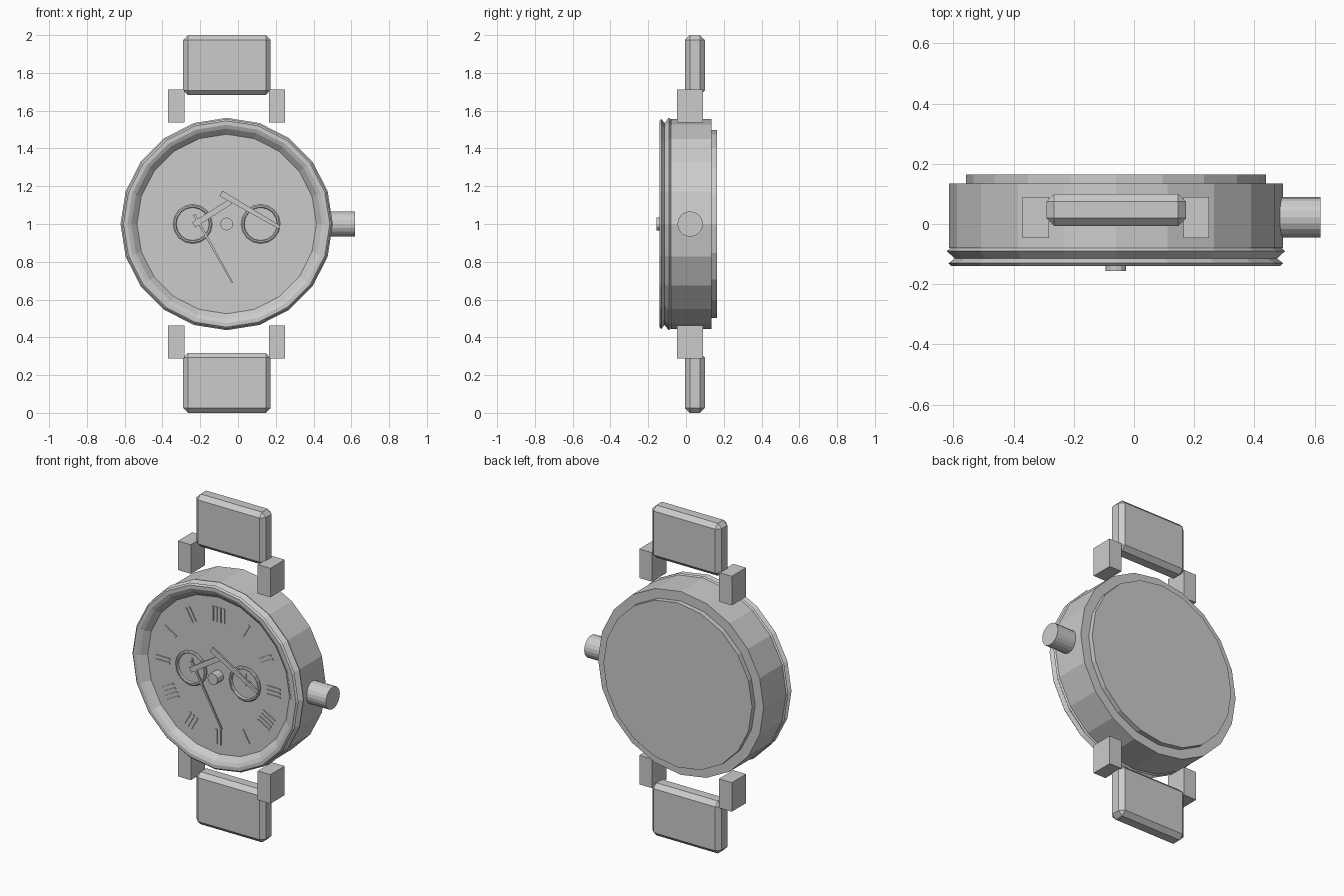
import bpy, bmesh, math
from mathutils import Matrix, Vector

if "Cube" in bpy.data.objects:
    bpy.data.objects.remove(bpy.data.objects["Cube"], do_unlink=True)

CX, CZ = -0.06, 1.0   # dial centre
DIAL = -0.1           # front of the dial

metal = bpy.data.materials.new("plain grey")
metal.use_nodes = True
GREY = (0.6, 0.6, 0.6, 1)
metal.diffuse_color = GREY
metal.node_tree.nodes["Principled BSDF"].inputs["Base Color"].default_value = GREY


def finish(name, bm):
    bmesh.ops.recalc_face_normals(bm, faces=bm.faces)
    mesh = bpy.data.meshes.new(name)
    bm.to_mesh(mesh)
    bm.free()
    mesh.materials.append(metal)
    obj = bpy.data.objects.new(name, mesh)
    bpy.context.collection.objects.link(obj)
    return obj


def lathe(name, profile, centre, sides=20, ring=False, axis="Y"):
    """Turn (radius, depth) points about a horizontal axis."""
    bm = bmesh.new()
    loops = []
    for r, d in profile:
        angles = [math.tau * i / sides for i in range(sides)]
        loops.append([bm.verts.new((r * math.sin(a), d, r * math.cos(a))) for a in angles])
    pairs = list(zip(loops, loops[1:]))
    if ring:
        pairs.append((loops[-1], loops[0]))
    else:
        bm.faces.new(loops[0])
        bm.faces.new(loops[-1])
    for a, b in pairs:
        for i in range(sides):
            j = (i + 1) % sides
            bm.faces.new((a[i], a[j], b[j], b[i]))
    if axis == "X":
        bm.transform(Matrix.Rotation(-math.pi / 2, 4, "Z"))
    bm.transform(Matrix.Translation(centre))
    return finish(name, bm)


def box(name, low, high, bevel=0):
    low, high = Vector(low), Vector(high)
    bm = bmesh.new()
    bmesh.ops.create_cube(bm, size=1, matrix=Matrix.Translation((low + high) / 2)
                          @ Matrix.Diagonal((high - low).to_4d()))
    if bevel:
        bmesh.ops.bevel(bm, geom=bm.edges[:], offset=bevel, segments=1, affect="EDGES")
    return finish(name, bm)


def add_bar(bm, start, end, w0, w1, front, back=DIAL + 0.005):
    """Flat tapered bar between two (x, z) points."""
    p, q = Vector(start), Vector(end)
    side = (q - p).orthogonal().normalized() / 2
    outline = (p + side * w0, p - side * w0, q - side * w1, q + side * w1)
    a, b = [[bm.verts.new((v.x, y, v.y)) for v in outline] for y in (front, back)]
    bm.faces.new(a)
    bm.faces.new(b)
    for i in range(4):
        j = (i + 1) % 4
        bm.faces.new((a[i], a[j], b[j], b[i]))


def hand(name, start, end, w0, w1, front, back):
    bm = bmesh.new()
    add_bar(bm, start, end, w0, w1, front, back)
    finish(name, bm)


# Case, back plate and two-lipped bezel
centre = (CX, 0, CZ)
lathe("case", [(0.555, -0.08), (0.555, 0.135)], centre)
lathe("back_plate", [(0.498, 0.13), (0.498, 0.165)], centre)
lathe("bezel", [(0.548, -0.077), (0.562, -0.09), (0.535, -0.115), (0.556, -0.13),
                (0.546, -0.14), (0.525, -0.14), (0.505, -0.13), (0.475, DIAL),
                (0.475, -0.077)], centre, ring=True)
lathe("dial", [(0.48, DIAL), (0.48, -0.075)], centre)
lathe("centre_pin", [(0.034, -0.157), (0.034, DIAL)], centre, sides=12)

# Crown on the side of the case
lathe("crown", [(0.067, 0.47), (0.067, 0.62)], (0, 0.022, CZ), axis="X")

# Small dials with their hands
for name, x in (("right_subdial", -0.24), ("left_subdial", 0.12)):
    lathe(name + "_rim", [(0.104, DIAL + 0.005), (0.104, -0.108), (0.098, -0.113),
                          (0.09, -0.113), (0.086, DIAL + 0.005)],
          (x, 0, CZ), sides=16, ring=True)
    hand(name + "_long_hand", (x, CZ - 0.01), (x + 0.005, CZ + 0.06), 0.012, 0.006, -0.106, DIAL)
    hand(name + "_short_hand", (x - 0.01, CZ + 0.01), (x + 0.035, CZ + 0.02), 0.01, 0.006, -0.106, DIAL)

# Main hands
hand("hour_hand", (-0.235, 0.995), (-0.04, 1.118), 0.03, 0.03, -0.122, -0.112)
hand("minute_hand", (-0.09, 1.162), (0.22, 0.982), 0.032, 0.018, -0.13, -0.12)
hand("second_hand", (-0.232, 1.05), (-0.03, 0.69), 0.014, 0.008, -0.118, -0.11)

# Raised hour marks made of plain strokes
bm = bmesh.new()
for hour, strokes in enumerate((4, 1, 2, 3, 4, 1, 2, 3, 4, 2, 1, 2)):
    a = hour * math.tau / 12
    out = Vector((math.sin(a), math.cos(a)))
    across = Vector((out.y, -out.x))
    for i in range(strokes):
        mid = Vector((CX, CZ)) + out * 0.37 + across * (i - (strokes - 1) / 2) * 0.025
        add_bar(bm, mid - out * 0.045, mid + out * 0.045, 0.011, 0.011, DIAL - 0.006)
finish("hour_marks", bm)

# Lugs and strap links, mirrored above and below the case
for end, s in (("upper", 1), ("lower", -1)):
    def span(a, b):
        return sorted((CZ + s * a, CZ + s * b))
    z0, z1 = span(0.537, 0.713)
    for side, x0, x1 in (("right", -0.37, -0.283), ("left", 0.165, 0.25)):
        box(f"{end}_{side}_lug", (x0, -0.047, z0), (x1, 0.09, z1))
    z0, z1 = span(0.682, 1.0)
    box(f"{end}_strap_link", (-0.291, -0.006, z0), (0.173, 0.1, z1), bevel=0.026)
